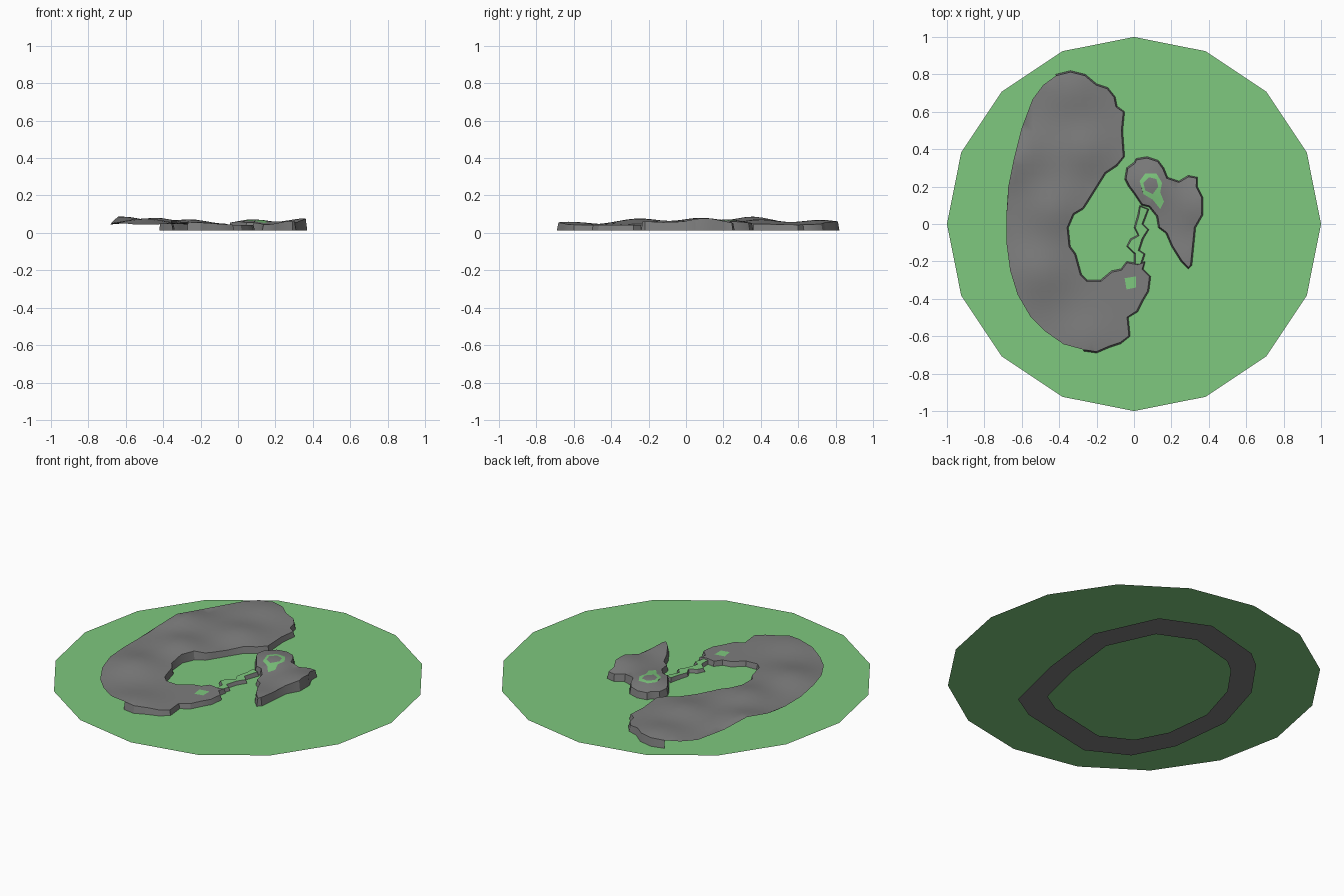
import bpy
import bmesh
import math
from mathutils import Vector
from mathutils.geometry import delaunay_2d_cdt

if "Cube" in bpy.data.objects:
    bpy.data.objects.remove(bpy.data.objects["Cube"], do_unlink=True)

GROUND = 0.014      # height of the grass disc
LEAN = 0.008        # how far cliff tops sit inside their feet
STEP = 0.045        # spacing of the terrain grid


def make_material(name, colour):
    material = bpy.data.materials.new(name)
    material.use_nodes = True
    material.diffuse_color = colour
    shader = material.node_tree.nodes["Principled BSDF"]
    shader.inputs["Base Color"].default_value = colour
    shader.inputs["Roughness"].default_value = 1
    return material


grass = make_material("grass_green", (0.21, 0.58, 0.21, 1))
rock = make_material("rock_grey", (0.205, 0.205, 0.205, 1))


def make_object(name, bm, materials):
    mesh = bpy.data.meshes.new(name)
    bm.to_mesh(mesh)
    bm.free()
    for material in materials:
        mesh.materials.append(material)
    obj = bpy.data.objects.new(name, mesh)
    bpy.context.collection.objects.link(obj)
    return obj


def smooth(obj):
    bpy.ops.object.select_all(action="DESELECT")
    obj.select_set(True)
    bpy.context.view_layer.objects.active = obj
    bpy.ops.object.shade_smooth_by_angle(angle=math.radians(30))


def inset(points, distance):
    """Move a clockwise outline inwards."""
    result = []
    for i, point in enumerate(points):
        along = points[(i + 1) % len(points)] - points[i - 1]
        result.append(point + Vector((along.y, -along.x)).normalized() * distance)
    return result


def land(name, outline, height, wall_count=None, patch=(), core=(), top=rock):
    """Terrain skin over a clockwise outline, with cliffs below its first edges."""
    feet = [Vector(p) for p in outline]
    loops = [inset(feet, LEAN)]
    loops += [[Vector(p) for p in loop] for loop in (patch, core) if loop]
    points, faces = [], []
    for loop in loops:
        ids = list(range(len(points), len(points) + len(loop)))
        faces.append(ids[::-1])
        points += loop
    # terrain grid points
    cells = int(1 / STEP)
    points += [Vector((i * STEP, j * STEP))
               for i in range(-cells, cells) for j in range(-cells, cells)]
    verts, _, tris, origins, _, owners = delaunay_2d_cdt(points, [], faces, 0, 1e-5)

    bm = bmesh.new()
    skin = [bm.verts.new((v.x, v.y, height(v.x, v.y))) for v in verts]
    for tri, owner in zip(tris, owners):
        if 0 in owner:
            face = bm.faces.new([skin[i] for i in tri])
            face.material_index = int(1 in owner and 2 not in owner)

    # cliffs
    lookup = {o: i for i, group in enumerate(origins) for o in group}
    foot = [bm.verts.new((p.x, p.y, GROUND)) for p in feet]
    count = len(feet)
    for i in range(count if wall_count is None else wall_count):
        j = (i + 1) % count
        a, b = skin[lookup[i]], skin[lookup[j]]
        wall = bm.faces.new((a, b, foot[j], foot[i]))
        wall.material_index = 0 if top is rock else 1
    loose = [v for v in bm.verts if not v.link_faces]
    bmesh.ops.delete(bm, geom=loose, context="VERTS")
    smooth(make_object(name, bm, [top, grass if top is rock else rock]))


# gentle hills: x, y, rise, radius
HILLS = [(-.62, .36, .045, .16), (-.44, .08, .038, .15), (-.33, .72, .028, .15),
         (-.26, .4, .03, .14), (-.5, -.25, .035, .16), (-.25, -.62, .018, .14),
         (.36, .1, .036, .14), (.08, .22, .03, .13), (.28, -.2, .02, .12)]


def hill_height(x, y):
    return .042 + sum(rise * math.exp(-((x - hx) ** 2 + (y - hy) ** 2) / r ** 2)
                      for hx, hy, rise, r in HILLS)


def bridge_height(x, y):
    return .034 + .06 * max(0, y) ** 1


# grass disc
bm = bmesh.new()
bmesh.ops.create_circle(bm, cap_ends=True, segments=16, radius=1)
bmesh.ops.translate(bm, vec=(0, 0, GROUND), verts=bm.verts)
make_object("grass_disc", bm, [grass])

# flat rock band under the disc
band = [(.32, .59), (.05, .71), (-.3, .62), (-.4, .54), (-.57, .3), (-.67, -.04),
        (-.63, -.4), (-.51, -.63), (-.28, -.75), (.19, -.65), (.34, -.56),
        (.43, -.19), (.48, .24)]
centre = Vector((-.1, -.02, 0))
bm = bmesh.new()
outer = [bm.verts.new((x, y, 0)) for x, y in band]
inner = [bm.verts.new(centre.lerp(v.co, .77)) for v in outer]
for i in range(len(band)):
    bm.faces.new((inner[i - 1], inner[i], outer[i], outer[i - 1]))
bmesh.ops.recalc_face_normals(bm, faces=bm.faces)
if bm.faces[:][0].normal.z > 0:
    bmesh.ops.reverse_faces(bm, faces=bm.faces)
make_object("under_band", bm, [rock])

# crescent ridge: cliff side first, then the open outer rim
cliff = [(-.42, .8), (-.34, .82), (-.26, .8), (-.2, .75), (-.14, .73), (-.1, .68),
         (-.09, .63), (-.05, .6), (-.06, .5), (-.05, .36), (-.09, .31), (-.15, .27),
         (-.2, .19), (-.25, .11), (-.27, .08), (-.32, .05), (-.35, -.02),
         (-.34, -.12), (-.31, -.16), (-.28, -.27), (-.25, -.3), (-.18, -.3),
         (-.12, -.25), (-.07, -.24), (-.04, -.2), (.02, -.21), (.06, -.2),
         (.05, -.24), (.09, -.28), (.08, -.36), (.05, -.41), (.02, -.47),
         (-.03, -.5), (-.02, -.6), (-.07, -.64), (-.13, -.66), (-.2, -.69),
         (-.27, -.68)]
rim = [(-.38, -.65), (-.48, -.58), (-.56, -.5), (-.63, -.38), (-.67, -.25),
       (-.69, -.1), (-.69, .05), (-.68, .2), (-.65, .35), (-.61, .51),
       (-.55, .67), (-.49, .75)]
land("crescent_ridge", cliff + rim, hill_height, len(cliff) - 1,
     patch=[(-.05, -.29), (.01, -.28), (.01, -.34), (-.04, -.35)])

# small island with a grass ring on top
island = [(-.04, .3), (0, .33), (.01, .35), (.07, .36), (.13, .34), (.16, .3),
          (.18, .25), (.24, .23), (.29, .26), (.34, .25), (.34, .2), (.37, .14),
          (.37, .05), (.33, -.02), (.32, -.12), (.31, -.22), (.29, -.24),
          (.25, -.2), (.2, -.12), (.17, -.05), (.13, -.02), (.12, .04),
          (.08, .09), (.04, .1), (0, .16), (-.03, .2), (-.05, .24)]
land("island", island, hill_height,
     patch=[(.03, .23), (.06, .27), (.12, .27), (.15, .22), (.14, .17), (.16, .12),
            (.14, .08), (.1, .13), (.05, .16)][::1],
     core=[(.05, .22), (.08, .25), (.12, .24), (.13, .2), (.1, .16), (.06, .18)])

# winding grass bridge between the two
bridge = [(.03, .1), (.08, .08), (.05, 0), (.08, -.03), (.05, -.08), (.03, -.14),
          (.06, -.16), (.04, -.22), (0, -.22), (0, -.16), (-.04, -.12),
          (-.02, -.08), (.02, -.06), (0, -.02), (.02, .05)]
land("grass_bridge", bridge, bridge_height, top=grass)
